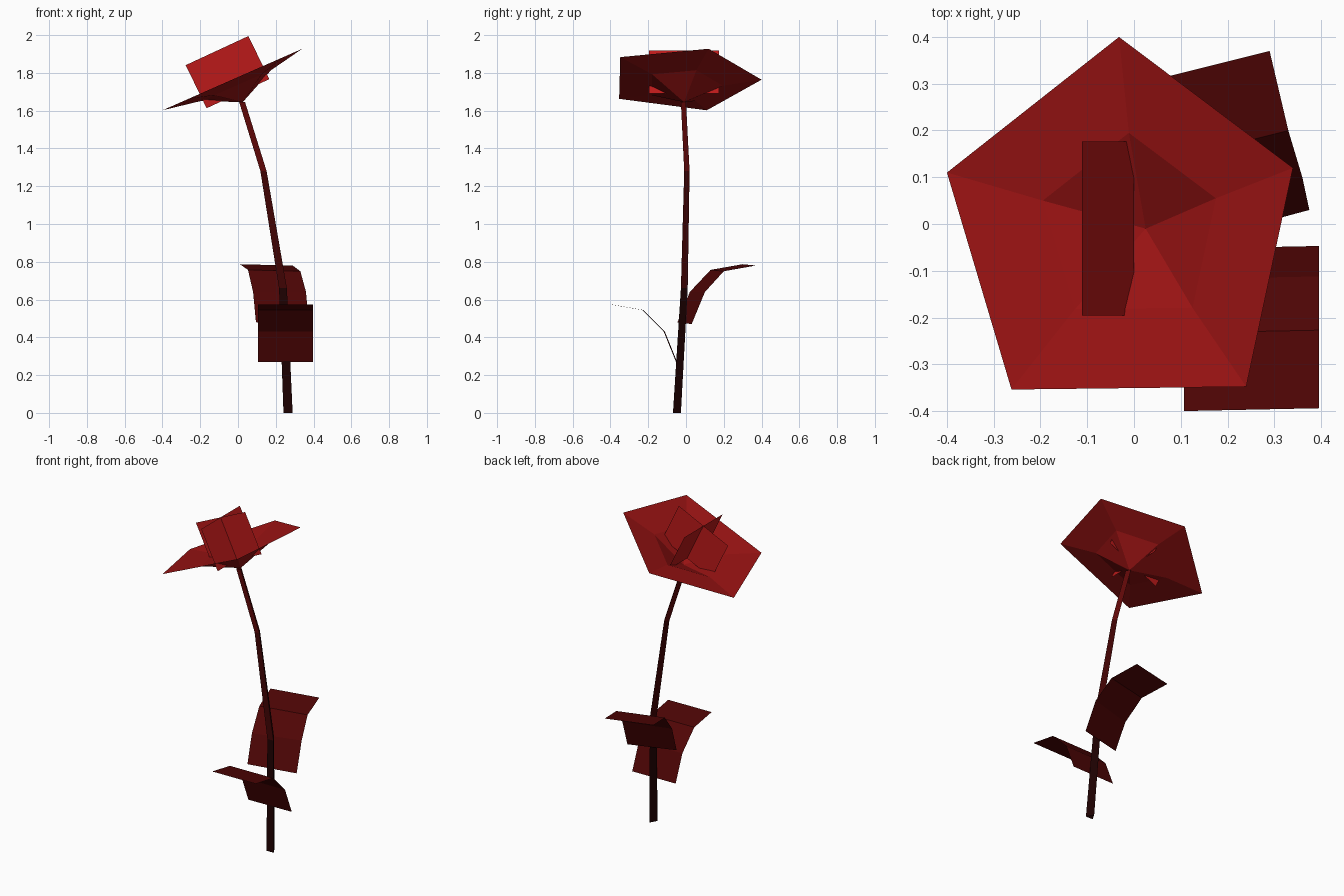
import bpy, math
from mathutils import Vector as V

if "Cube" in bpy.data.objects:
    bpy.data.objects.remove(bpy.data.objects["Cube"])


def material(name, r):
    m = bpy.data.materials.new(name)
    m.diffuse_color = (r, r * 0.02, r * 0.02, 1)
    m.use_nodes = True
    m.node_tree.nodes["Principled BSDF"].inputs["Base Color"].default_value = m.diffuse_color
    return m


def build(name, verts, faces, mats, face_mats=None):
    me = bpy.data.meshes.new(name)
    me.from_pydata([tuple(v) for v in verts], [], faces)
    ob = bpy.data.objects.new(name, me)
    bpy.context.collection.objects.link(ob)
    for m in mats:
        me.materials.append(m)
    for p, i in zip(me.polygons, face_mats or []):
        p.material_index = i
    return ob


def strip(name, left, right, mat):
    # ribbon of quads between two edge paths
    n = len(left)
    faces = [(i, n + i, n + i + 1, i + 1) for i in range(n - 1)]
    return build(name, left + right, faces, [mat])


base_mat = material("stem_base", 0.012)
mid_mat = material("stem_middle", 0.05)
top_mat = material("stem_top", 0.12)
leaf_mat = material("leaf", 0.08)
petal_mat = material("petal", 0.32)
core_mat = material("flower_core", 0.5)

# Stem: three-sided tapering tube with a flat front side
path = [(0.265, -0.055, 0, 0.028), (0.238, -0.015, 0.66, 0.024),
        (0.135, 0, 1.28, 0.019), (0.022, -0.018, 1.645, 0.018)]
verts, faces, fm = [], [], []
for x, y, z, r in path:
    for k in range(3):
        a = math.radians(90 + 120 * k)
        verts.append((x + r * math.cos(a), y + r * math.sin(a), z))
for s in range(3):
    for k in range(3):
        a, b = 3 * s + k, 3 * s + (k + 1) % 3
        faces.append((a, b, b + 3, a + 3))
        fm.append(s)
build("stem", verts, faces, [base_mat, mid_mat, top_mat], fm)

# Lower front leaf, curling forwards
curl = [(-0.05, 0.27), (-0.115, 0.43), (-0.23, 0.545), (-0.397, 0.574)]
strip("lower_leaf", [(0.107, y - 0.003, z) for y, z in curl],
      [(0.396, y + 0.003, z) for y, z in curl], leaf_mat)

# Upper back leaf, curling backwards with a slight turn
strip("upper_leaf",
      [(0.375, 0.03, 0.47), (0.36, 0.10, 0.64), (0.33, 0.20, 0.75), (0.29, 0.37, 0.78)],
      [(0.095, -0.045, 0.48), (0.08, 0.02, 0.64), (0.053, 0.13, 0.757), (0.01, 0.30, 0.787)],
      leaf_mat)

# Flower dish: tilted pentagon rim, inner ring and low centre
rim_xy = [(-0.032, 0.40), (0.34, 0.12), (0.24, -0.348), (-0.262, -0.354), (-0.40, 0.11)]
rim = [V((x, y, 1.778 + 0.44 * x)) for x, y in rim_xy]
rim_mid = V((-0.02, -0.01, 1.769))
ring_mid = V((-0.005, -0.01, 1.735))
ring = [ring_mid + 0.5 * (p - rim_mid) for p in rim]
faces = []
for i in range(5):
    j = (i + 1) % 5
    faces += [(i, i + 5, j + 5, j), (i + 5, 10, j + 5)]
build("petal_dish", rim + ring + [V((0.025, -0.01, 1.645))], faces, [petal_mat])

# Flower core: two crossed cards standing along the tilted axis
top, bottom = V((-0.111, -0.01, 1.918)), V((0, -0.01, 1.69))
for name, half in (("core_card_wide", V((0.166, 0, 0.077))),
                   ("core_card_cross", V((0, 0.186, 0)))):
    strip(name, [bottom - half, top - half], [bottom + half, top + half], core_mat)
